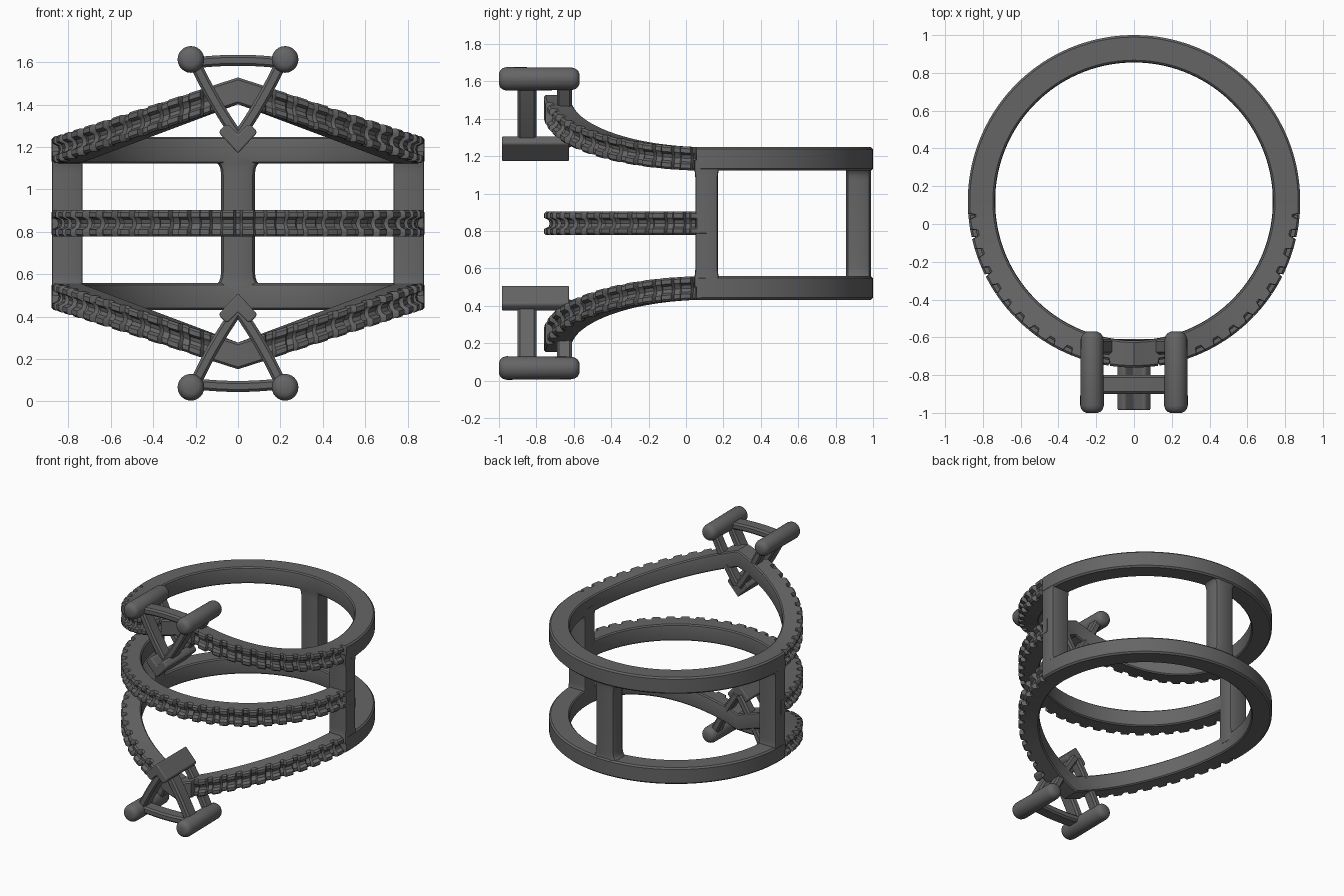
import bpy, bmesh, math
from math import sin, cos, pi
from mathutils import Vector

cube = bpy.data.objects.get("Cube")
if cube:
    bpy.data.objects.remove(cube)

MID = 0.84                    # height of the mirror plane
CY, R_IN, R_OUT = 0.12, 0.735, 0.88
PERIOD, SAMPLES = 0.12, 10    # one stone seat along the pave bands

metal = bpy.data.materials.new("dark grey metal")
metal.use_nodes = True
metal.diffuse_color = (0.13, 0.13, 0.13, 1)
metal.node_tree.nodes["Principled BSDF"].inputs["Base Color"].default_value = (0.13, 0.13, 0.13, 1)


def loft(name, rings, closed=False, mirror=(False, False), bevel=0.0):
    """Skin a list of point rings; mirror = (left/right, top/bottom)."""
    bm = bmesh.new()
    rows = [[bm.verts.new(Vector(p) - Vector((0, 0, MID))) for p in r] for r in rings]
    n = len(rows[0])
    for i in range(len(rows) if closed else len(rows) - 1):
        a, b = rows[i], rows[(i + 1) % len(rows)]
        for k in range(n):
            bm.faces.new((a[k], a[(k + 1) % n], b[(k + 1) % n], b[k]))
    if not closed:
        bm.faces.new(rows[0])
        bm.faces.new(rows[-1])
    bmesh.ops.recalc_face_normals(bm, faces=bm.faces)
    mesh = bpy.data.meshes.new(name)
    bm.to_mesh(mesh)
    bm.free()
    mesh.materials.append(metal)
    ob = bpy.data.objects.new(name, mesh)
    ob.location.z = MID
    bpy.context.collection.objects.link(ob)
    bpy.ops.object.select_all(action='DESELECT')
    ob.select_set(True)
    bpy.context.view_layer.objects.active = ob
    bpy.ops.object.shade_smooth_by_angle(angle=math.radians(35))
    if bevel:
        mod = ob.modifiers.new("round edges", 'BEVEL')
        mod.width, mod.segments = bevel, 3
    if any(mirror):
        mod = ob.modifiers.new("mirror", 'MIRROR')
        mod.use_axis = (mirror[0], False, mirror[1])
        mod.use_mirror_merge = False
    return ob


def band_ring(t, z, pave):
    """Cross-section of a band at angle t from the front."""
    edge = chan = mid = R_OUT
    if pave is not None:
        notch = pave % 1 < 0.4
        edge = 0.85 if notch else R_OUT
        chan = 0.838 if notch else 0.855
        mid = chan - 0.006
    half = [(mid, 0), (chan, 0.018), (edge, 0.03), (edge, 0.052), (edge - 0.011, 0.063),
            (R_IN + 0.012, 0.063), (R_IN + 0.003, 0.055), (R_IN, 0.035)]
    section = half + [(r, -h) for r, h in reversed(half[1:])]
    return [(r * sin(t), CY - r * cos(t), z + h) for r, h in section]


# Middle pave band, front half only
steps = 26 * SAMPLES
rings = []
for i in range(steps + 1):
    t = (i - steps / 2) * PERIOD / SAMPLES
    seat = abs(t) / PERIOD + 0.2
    rings.append(band_ring(t, MID, seat if abs(t) < 1.49 else None))
loft("middle_pave_band", rings)

# Outer bands: level at the back, rising to a point at the front
steps = 52 * SAMPLES
rings = []
for i in range(steps):
    t = (i - steps / 2) * 2 * pi / steps
    z = 1.185 + (0.28 * (1 - abs(sin(t))) if cos(t) > 0 else 0)
    seat = (abs(t) - 0.15) / PERIOD
    rings.append(band_ring(t, z, seat if 0.15 < abs(t) < 1.49 else None))
loft("outer_band", rings, closed=True, mirror=(False, True))


# Posts joining the outer bands, flared where they meet them
def post(name, x0, x1, y0, y1, fx, fy, mirror, bevel):
    rings = []
    for z, f in ((0.5, 1), (0.555, 1), (0.565, 0.5), (0.585, 0.12), (0.61, 0),
                 (1.07, 0), (1.095, 0.12), (1.115, 0.5), (1.125, 1), (1.18, 1)):
        a, b, c, d = x0 - fx * f, x1 + fx * f, y0 - fy * f, y1 + fy * f
        e = bevel
        rings.append([(a + e, c, z), (b - e, c, z), (b - e * .3, c + e * .3, z), (b, c + e, z),
                      (b, d - e, z), (b - e * .3, d - e * .3, z), (b - e, d, z), (a + e, d, z),
                      (a + e * .3, d - e * .3, z), (a, d - e, z), (a, c + e, z),
                      (a + e * .3, c + e * .3, z)])
    loft(name, rings, mirror=mirror)


post("side_post", 0.733, 0.878, 0.05, 0.17, 0, 0.006, (True, False), 0.012)
post("back_post", -0.08, 0.08, 0.855, 0.99, 0.02, 0, (False, False), 0.035)

# Round prong bars of the stone settings
rings = []
for y, r in ((-1.0, 0.03), (-0.993, 0.046), (-0.98, 0.057), (-0.96, 0.063),
             (-0.61, 0.06), (-0.59, 0.054), (-0.577, 0.043), (-0.57, 0.028)):
    rings.append([(0.222 + r * cos(a * pi / 12), y, 1.613 + r * sin(a * pi / 12))
                  for a in range(24)])
loft("prong_bar", rings, mirror=(True, True))

# V-shaped corner claw
claw = [(0, 1.17), (0.088, 1.265), (0.085, 1.28), (0.06, 1.305), (0.045, 1.305), (0, 1.26),
        (-0.045, 1.305), (-0.06, 1.305), (-0.085, 1.28), (-0.088, 1.265)]
loft("corner_claw", [[(x, y, z) for x, z in claw] for y in (-0.985, -0.625)],
     mirror=(False, True), bevel=0.01)


# Bowed gallery struts between the prongs
def strut(name, p, q, bow, width, y0, y1, mirror):
    p, q = Vector(p), Vector(q)
    d = (q - p).normalized()
    side = Vector((-d.y, d.x))
    rings = []
    for i in range(11):
        s = i / 10
        c = p.lerp(q, s) + side * bow * 4 * s * (1 - s)
        a, b = c - side * width / 2, c + side * width / 2
        e, g = side * 0.012, 0.012
        rings.append([(a.x, y0 + g, a.y), (a.x + e.x, y0, a.y + e.y), (b.x - e.x, y0, b.y - e.y),
                      (b.x, y0 + g, b.y), (b.x, y1 - g, b.y), (b.x - e.x, y1, b.y - e.y),
                      (a.x + e.x, y1, a.y + e.y), (a.x, y1 - g, a.y)])
    loft(name, rings, mirror=mirror)


strut("gallery_cross_strut", (-0.2, 1.597), (0.2, 1.597), 0.012, 0.052, -0.9, -0.8, (False, True))
strut("front_gallery_strut", (0.01, 1.26), (0.2, 1.59), -0.008, 0.055, -0.9, -0.8, (True, True))
strut("rear_gallery_strut", (0.01, 1.26), (0.2, 1.59), -0.008, 0.055, -0.69, -0.61, (True, True))
